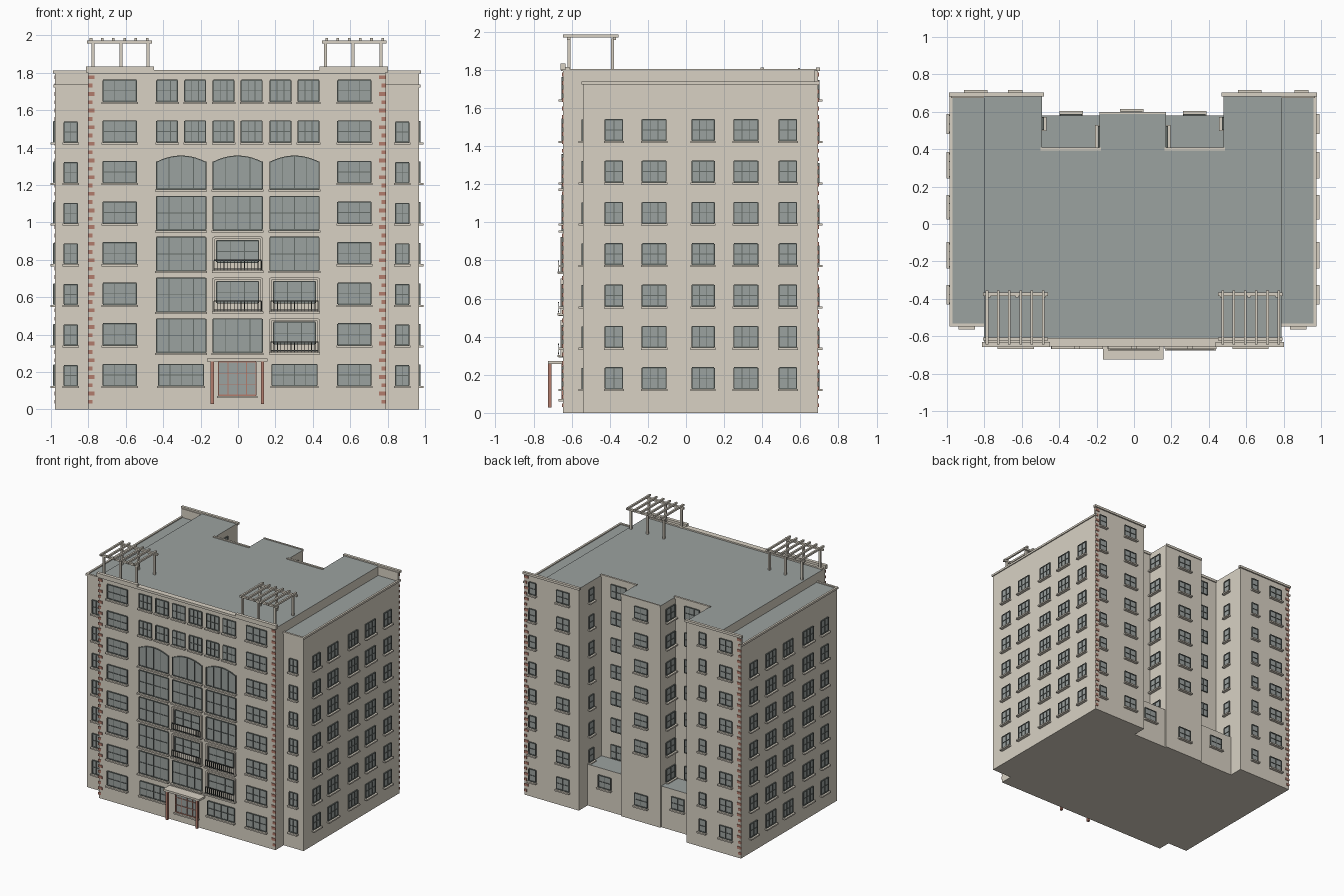
import bpy, bmesh, math
from mathutils import Matrix, Vector

if "Cube" in bpy.data.objects:
    bpy.data.objects.remove(bpy.data.objects["Cube"])


def material(name, rgb):
    m = bpy.data.materials.new(name)
    m.use_nodes = True
    col = (*rgb, 1)
    m.diffuse_color = col
    m.node_tree.nodes["Principled BSDF"].inputs["Base Color"].default_value = col
    return m


STONE = material("beige_stone", (0.69, 0.64, 0.55))
GREY = material("grey_roof_and_glass", (0.33, 0.36, 0.35))
FRAME = material("grey_green_frames", (0.13, 0.15, 0.14))
DARK = material("dark_metal", (0.06, 0.065, 0.06))
BRICK = material("red_brick", (0.45, 0.2, 0.15))

parts = {}


def part(name, *mats):
    if name not in parts:
        parts[name] = (bmesh.new(), mats)
    return parts[name][0]


def box(bm, lo, hi, M=Matrix()):
    lo, hi = Vector(lo), Vector(hi)
    size = Matrix.Diagonal((*(hi - lo), 1))
    bmesh.ops.create_cube(bm, size=1, matrix=M @ Matrix.Translation((lo + hi) / 2) @ size)


def prism(bm, outline, lo, hi, axis="z", M=Matrix()):
    # extrude a flat outline along z, or along y for upright plates
    def at(a, b, c):
        return M @ (Vector((a, b, c)) if axis == "z" else Vector((a, c, b)))
    face = bm.faces.new([bm.verts.new(at(a, b, lo)) for a, b in outline])
    ext = bmesh.ops.extrude_face_region(bm, geom=[face])
    verts = [g for g in ext["geom"] if isinstance(g, bmesh.types.BMVert)]
    bmesh.ops.translate(bm, verts=verts, vec=at(0, 0, hi) - at(0, 0, lo))


def rim(bm, a, b, lo, hi, t=0.018):
    # parapet strip between two plan points
    x0, x1 = sorted((a[0], b[0]))
    y0, y1 = sorted((a[1], b[1]))
    box(bm, (x0 - t / 2, y0 - t / 2, lo), (x1 + t / 2, y1 + t / 2, hi))


# Building masses
XC, MAIN, WING = -0.006, 0.795, 0.973
FRONT, WFRONT, BACK, RECESS, MID = -0.645, -0.54, 0.692, 0.40, 0.592
ROOF, WROOF = 1.803, 1.73
IN, CORE = 0.485, 0.178
half = [(MAIN, FRONT), (MAIN, BACK), (IN, BACK), (IN, RECESS), (CORE, RECESS), (CORE, MID)]
plan = [(XC + x, y) for x, y in half] + [(XC - x, y) for x, y in reversed(half)]
prism(part("main_block", STONE, GREY), plan, 0, ROOF)
box(part("rear_annex", STONE, GREY), (XC - IN, RECESS - 0.02, 0), (XC + IN, 0.58, 0.335))
par = part("parapets", STONE)
box(par, (XC - MAIN, FRONT - 0.01, 1.795), (XC + MAIN, FRONT + 0.035, 1.814))
box(par, (XC - CORE, MID - 0.004, 1.79), (XC + CORE, MID + 0.006, 1.809))
for s in (-1, 1):
    x0, x1 = sorted((XC + s * (MAIN - 0.02), XC + s * WING))
    box(part("side_wings", STONE, GREY), (x0, WFRONT, 0), (x1, BACK, WROOF))
    xo = XC + s * WING
    rim(par, (xo, WFRONT), (xo, BACK), 1.722, 1.738, 0.016)
    rim(par, (xo, WFRONT), (XC + s * MAIN, WFRONT), 1.722, 1.738, 0.016)
    # rear wall of the wing continues up to the main roof
    box(par, (x0, BACK - 0.018, 1.70), (x1, BACK, 1.80))
    rim(par, (xo, BACK), (XC + s * IN, BACK), 1.795, 1.813, 0.022)
    rim(par, (XC + s * IN, RECESS), (XC + s * CORE, RECESS), 1.79, 1.811, 0.016)
    # raised caps under the pergolas
    rim(par, (XC + s * MAIN, FRONT), (XC + s * 0.455, FRONT), 1.80, 1.832, 0.026)


# Windows: M places a wall whose outside is local -y
def wall(x, y, deg):
    return Matrix.Translation((x, y, 0)) @ Matrix.Rotation(math.radians(deg), 4, "Z")


def window(M, c, z0, w, h, cols=3, rows=2, rise=0, sill=True, side="front", bar=FRAME):
    glass = part(side + "_window_glass", GREY)
    bars = part(side + ("_window_bars" if bar == FRAME else "_door_bars"), bar)
    n = 10 if rise else 1
    top = [(c - w / 2 + w * i / n, z0 + h + rise * (1 - (2 * i / n - 1) ** 2)) for i in range(n + 1)]
    prism(glass, [(c + w / 2, z0), (c - w / 2, z0)] + top, -0.004, 0.001, "y", M)
    for i in range(cols + 1):
        u = 2 * i / cols - 1
        x = c + u * w / 2
        t = 0.0035 if abs(u) == 1 else 0.002
        box(bars, (x - t, -0.009, z0), (x + t, 0, z0 + h + rise * (1 - u * u)), M)
    for j in range(rows + (1 if not rise else 0)):
        z = z0 + h * j / rows
        t = 0.0035 if j in (0, rows) else 0.002
        box(bars, (c - w / 2, -0.0085, z - t), (c + w / 2, 0, z + t), M)
    if rise:
        under = [(x, z - 0.006) for x, z in reversed(top)]
        prism(bars, top + under, -0.009, 0, "y", M)
    if sill:
        box(part(side + "_sills", STONE), (c - w / 2 - 0.008, -0.024, z0 - 0.014),
            (c + w / 2 + 0.008, 0.002, z0 - 0.003), M)


def balcony(M, c, z0, w, h):
    # stone surround, shorter window and a metal railing
    sur = part("balcony_surrounds", STONE)
    for s in (-1, 1):
        x = c + s * w / 2
        box(sur, (x - 0.006, -0.014, z0), (x + 0.006, 0, z0 + h), M)
    box(sur, (c - w / 2, -0.014, z0 + h - 0.008), (c + w / 2, 0, z0 + h + 0.004), M)
    window(M, c, z0 + 0.045, w - 0.032, h - 0.063, 3, 2, sill=False)
    rail = part("balcony_railings", DARK)
    for z in (z0 + 0.008, z0 + 0.055):
        box(rail, (c - w / 2, -0.026, z - 0.003), (c + w / 2, -0.02, z + 0.003), M)
    for i in range(15):
        x = c + w * (i / 14 - 0.5)
        box(rail, (x - 0.0018, -0.025, z0), (x + 0.0018, -0.021, z0 + 0.055), M)
    box(part("front_sills", STONE), (c - w / 2 - 0.01, -0.03, z0 - 0.012),
        (c + w / 2 + 0.01, 0.002, z0), M)


floors = [0.128 + 0.217 * i for i in range(8)]
front = wall(0, FRONT, 0)
bays = (-0.304, -0.002, 0.302)
for i, z in enumerate(floors):
    for c in (-0.632, 0.622):
        window(front, c, z, 0.177, 0.112)
    if i > 5:
        for b in bays:
            for d in (-0.075, 0.075):
                window(front, b + d, z, 0.11, 0.112)
    elif i > 0:
        for k, b in enumerate(bays):
            z0 = 0.305 + 0.2185 * (i - 1)
            if (k, i) in {(1, 3), (1, 2), (2, 2), (2, 1)}:
                balcony(front, b, z0, 0.255, 0.178)
            elif i == 5:
                window(front, b, z0, 0.262, 0.145, 4, 1, rise=0.033)
            else:
                window(front, b, z0, 0.262, 0.178, 4, 2)
    # wing fronts and sides stop one floor lower
    if i < 7:
        for c in (-0.894, 0.878):
            window(wall(0, WFRONT, 0), c, z, 0.07, 0.105, 2, 2, side="wing")
        for s in (-1, 1):
            M = wall(XC + s * WING, 0, 90 * s)
            for y, w in ((-0.378, 0.09), (-0.167, 0.124), (0.09, 0.115), (0.314, 0.124), (0.535, 0.09)):
                window(M, s * y, z, w, 0.108, 3 if w > 0.1 else 2, 2, side="side")
    # rear wings, rear core and the two light wells
    for c, w in ((-0.845, 0.11), (-0.635, 0.06), (0.62, 0.11), (0.895, 0.06)):
        window(wall(0, BACK, 180), -c, z, w, 0.095, 2 if w > 0.1 else 1, 2, side="rear")
    if i != 1:
        window(wall(0, MID, 180), 0.012, z, 0.11, 0.095, 2, 2, side="rear")
    for s in (-1, 1):
        if i == 0:
            window(wall(0, 0.58, 180), -(XC + s * 0.33), 0.18, 0.11, 0.095, 2, 2, side="rear")
        else:
            window(wall(0, RECESS, 180), -(XC + s * 0.33), z, 0.13, 0.105, 3, 2, sill=False, side="rear")
            window(wall(XC + s * CORE, 0, 90 * s), s * 0.465, z, 0.11, 0.1, 2, 2, side="well")
            window(wall(XC + s * IN, 0, -90 * s), -s * 0.535, z, 0.06, 0.1, 1, 2, side="well")
for c in (-0.304, 0.302):
    window(front, c, floors[0], 0.24, 0.112, 4, 2)

# Entrance door and canopy
window(front, -0.004, 0.075, 0.2, 0.178, 4, 3, bar=BRICK)
box(part("entrance_canopy", STONE), (-0.166, -0.725, 0.256), (0.157, FRONT, 0.272))
for c in (-0.138, 0.131):
    box(part("canopy_posts", BRICK), (c - 0.009, -0.723, 0.028), (c + 0.009, -0.705, 0.256))

# Brick quoins on the front and rear faces at the corners
quoins = part("corner_quoins", BRICK)
for i in range(40):
    z = 0.03 + i * 0.0445
    size = 0.034 if i % 2 else 0.022
    for s in (-1, 1):
        for x, y, d in ((MAIN, FRONT, -1), (WING, BACK, 1)):
            x0, x1 = sorted((XC + s * (x + 0.002), XC + s * (x - size)))
            y0, y1 = sorted((y + d * 0.005, y - d * 0.002))
            box(quoins, (x0, y0, z), (x1, y1, z + 0.02))

# Roof pergolas
perg = part("roof_pergolas", STONE)
for s in (-1, 1):
    for x in (0.475, 0.62, 0.77):
        for y in (-0.615, -0.385):
            box(perg, (XC + s * x - 0.008, y - 0.008, 1.79), (XC + s * x + 0.008, y + 0.008, 1.965))
    a, b = sorted((XC + s * 0.455, XC + s * 0.8))
    for y in (-0.615, -0.375):
        box(perg, (a, y - 0.009, 1.957), (b, y + 0.009, 1.972))
    for i in range(6):
        x = XC + s * (0.48 + 0.06 * i)
        box(perg, (x - 0.007, -0.645, 1.97), (x + 0.007, -0.355, 1.985))

# Turn every part into an object; flat tops of the masses become roof
for name, (bm, mats) in parts.items():
    bmesh.ops.recalc_face_normals(bm, faces=bm.faces)
    for f in bm.faces:
        if len(mats) > 1 and f.normal.z > 0.9:
            f.material_index = 1
    me = bpy.data.meshes.new(name)
    bm.to_mesh(me)
    bm.free()
    for m in mats:
        me.materials.append(m)
    bpy.context.collection.objects.link(bpy.data.objects.new(name, me))
